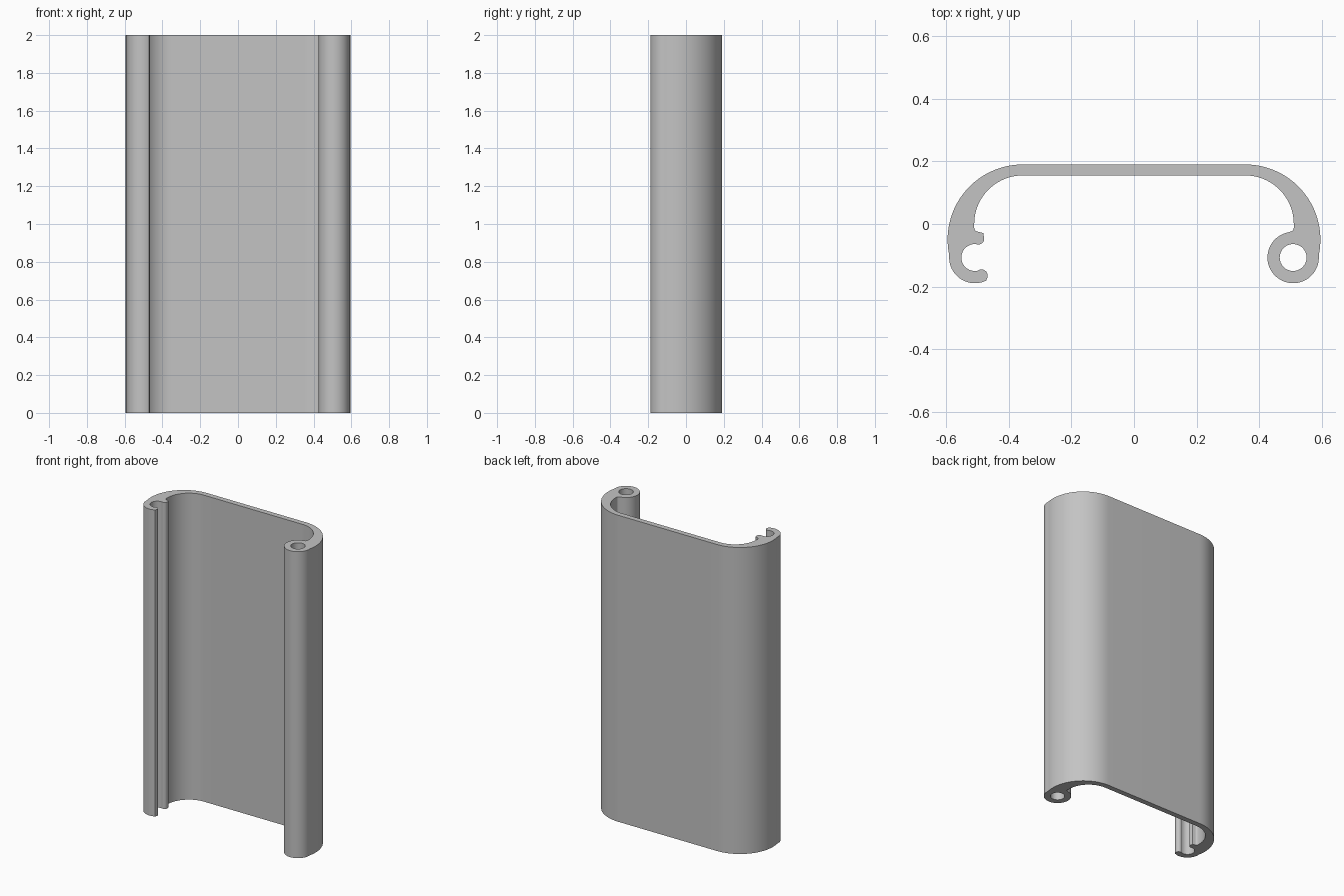
import bpy, bmesh
from math import cos, sin, radians
from mathutils import Vector

cube = bpy.data.objects.get("Cube")
if cube:
    bpy.data.objects.remove(cube, do_unlink=True)

HEIGHT = 2.0
BARREL_X, BARREL_Y = 0.508, -0.107
BARREL_R, BORE_R = 0.082, 0.043


def arc(cx, cy, r, start, end, steps):
    """Points along an arc, angles in degrees."""
    angles = [radians(start + (end - start) * i / steps) for i in range(steps + 1)]
    return [(cx + r * cos(a), cy + r * sin(a)) for a in angles]


def mirrored(points):
    return [(-x, y) for x, y in reversed(points)]


# Shared curved shoulders of the outer and inner walls
outer_right = arc(0.355, -0.05, 0.24, 90, -12, 28)
inner_right = arc(0.355, 0, 0.155, 0, 90, 24)
fillet_right = arc(0.497, -0.012, 0.013, -90, 0, 5)

# Cross-section, clockwise from the left outer wall
section = mirrored(outer_right) + outer_right
section += arc(BARREL_X, BARREL_Y, BARREL_R, -4, -262, 40)          # closed barrel
section += fillet_right + inner_right + mirrored(inner_right) + mirrored(fillet_right)
section += [(-0.481, -0.029)] + arc(-0.498, -0.046, 0.02, 25, -95, 10)  # upper lip
section += arc(-BARREL_X, BARREL_Y, BORE_R, 85, 275, 26)            # open socket
section += arc(-0.487, -0.165, 0.02, 130, -20, 12)                  # lower lip
section += arc(-BARREL_X, BARREL_Y, BARREL_R, -64, -176, 20)        # hook outside

bore = arc(BARREL_X, BARREL_Y, BORE_R, 0, 360, 32)[:-1]

# Fill the section and extrude it upward
bm = bmesh.new()
for loop in (section, bore):
    verts = [bm.verts.new((x, y, 0)) for x, y in loop]
    for a, b in zip(verts, verts[1:] + verts[:1]):
        bm.edges.new((a, b))
bmesh.ops.triangle_fill(bm, edges=bm.edges[:], use_beauty=True, normal=Vector((0, 0, 1)))
result = bmesh.ops.extrude_face_region(bm, geom=bm.faces[:], use_keep_orig=True)
top = [v for v in result["geom"] if isinstance(v, bmesh.types.BMVert)]
bmesh.ops.translate(bm, verts=top, vec=(0, 0, HEIGHT))
bmesh.ops.recalc_face_normals(bm, faces=bm.faces[:])

mesh = bpy.data.meshes.new("hinge_profile")
bm.to_mesh(mesh)
bm.free()
panel = bpy.data.objects.new("hinge_profile", mesh)
bpy.context.collection.objects.link(panel)

# Plain grey material
grey = bpy.data.materials.new("plain grey")
grey.use_nodes = True
colour = (0.55, 0.55, 0.55, 1)
grey.diffuse_color = colour
grey.node_tree.nodes["Principled BSDF"].inputs["Base Color"].default_value = colour
mesh.materials.append(grey)

# Smooth curves, sharp ends and lips
bpy.ops.object.select_all(action="DESELECT")
panel.select_set(True)
bpy.context.view_layer.objects.active = panel
bpy.ops.object.shade_smooth_by_angle(angle=radians(30))
